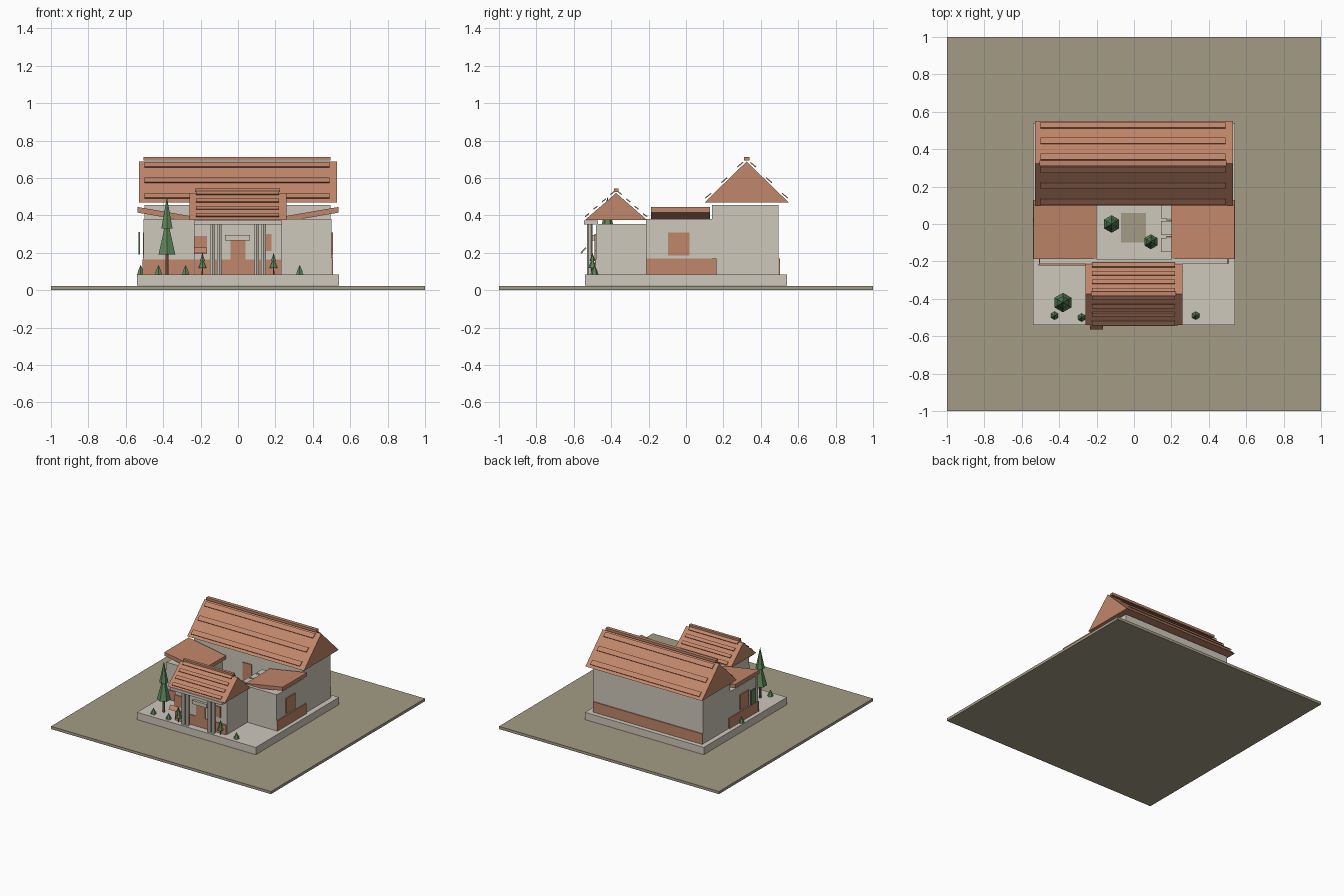
import bpy, math
from mathutils import Matrix

if "Cube" in bpy.data.objects:
    bpy.data.objects.remove(bpy.data.objects["Cube"])


def mat(name, rgb):
    m = bpy.data.materials.new(name)
    m.diffuse_color = (*rgb, 1)
    m.use_nodes = True
    m.node_tree.nodes["Principled BSDF"].inputs["Base Color"].default_value = m.diffuse_color
    return m


STONE = mat("pale plaster", (0.62, 0.58, 0.50))
CLAY = mat("terracotta", (0.53, 0.24, 0.145))
EARTH = mat("dry earth", (0.37, 0.33, 0.24))
LEAF = mat("leaf green", (0.11, 0.24, 0.10))
BARK = mat("bark brown", (0.27, 0.12, 0.07))


def mesh(name, verts, faces, m):
    me = bpy.data.meshes.new(name)
    me.from_pydata(verts, [], faces)
    me.materials.append(m)
    ob = bpy.data.objects.new(name, me)
    bpy.context.collection.objects.link(ob)
    return ob


def extrude_x(name, profile, x0, x1, m):
    """Sweep a (y, z) profile, counter-clockwise seen from +x, along x."""
    n = len(profile)
    v = [(x, y, z) for x in (x0, x1) for y, z in profile]
    f = [tuple(range(n))[::-1], tuple(range(n, 2 * n))]
    f += [(i, (i + 1) % n, n + (i + 1) % n, n + i) for i in range(n)]
    return mesh(name, v, f, m)


def box(name, x0, x1, y0, y1, z0, z1, m):
    return extrude_x(name, [(y0, z0), (y1, z0), (y1, z1), (y0, z1)], x0, x1, m)


def gable_roof(name, x0, x1, y0, y1, z0, z1, tx, offsets, w, cap):
    """Prism roof with loose tile courses on both slopes and a ridge cap."""
    yc = (y0 + y1) / 2
    extrude_x(name, [(y0, z0), (y1, z0), (yc, z1)], x0, x1, CLAY)
    slope = (z1 - z0) / (y1 - yc)
    ang = math.atan(slope) * 0.9
    for s in (-1, 1):
        for i, d in enumerate(offsets):
            c = box(name + "_tile_course", tx[0], tx[1], -w / 2, w / 2,
                    -0.003, 0.003, CLAY)
            c.matrix_world = (Matrix.Translation((0, yc + s * d, z1 - slope * d + 0.017))
                              @ Matrix.Rotation(-s * ang, 4, 'X'))
    box(name + "_ridge_cap", tx[0] - 0.005, tx[1] + 0.005, yc - cap, yc + cap,
        z1 + 0.005, z1 + 0.025, CLAY)


def cone(name, x, y, z0, z1, r, m, r2=0.0):
    bpy.ops.mesh.primitive_cone_add(vertices=6, radius1=r, radius2=r2, depth=z1 - z0,
                                    location=(x, y, (z0 + z1) / 2))
    ob = bpy.context.object
    ob.name = name
    ob.data.materials.append(m)


def tree(x, y, h, r, trunk):
    z = 0.085
    cone("tree_trunk", x, y, z, z + trunk + 0.01, r * 0.2, BARK, r * 0.16)
    crown = h - z - trunk
    cone("tree_lower_crown", x, y, z + trunk, z + trunk + crown * 0.65, r, LEAF)
    cone("tree_upper_crown", x, y, h - crown * 0.55, h, r * 0.66, LEAF)


# Ground and plinth
box("ground", -1, 1, -1, 1, 0, 0.022, EARTH)
box("plinth", -0.54, 0.54, -0.54, 0.54, 0.025, 0.085, STONE)

# Main hall with tiled roof
box("main_hall", -0.5, 0.495, 0.14, 0.495, 0.085, 0.455, STONE)
gable_roof("main_roof", -0.53, 0.53, 0.098, 0.55, 0.468, 0.688, (-0.5, 0.49),
           (0.035, 0.12, 0.205), 0.04, 0.015)
box("hall_back_skirting", -0.5, 0.495, 0.495, 0.503, 0.085, 0.17, CLAY)
box("hall_door", -0.05, 0.03, 0.132, 0.14, 0.085, 0.37, CLAY)

# Side wings, with roofs sloping down to the courtyard
for side, s in (("left", -1), ("right", 1)):
    a, b = sorted((s * 0.24, s * 0.5))
    box(side + "_wing", a, b, -0.19, 0.14, 0.085, 0.38, STONE)
    v = []
    for y in (-0.188, 0.128):
        v += [(s * 0.2, y, 0.357), (s * 0.538, y, 0.415),
              (s * 0.538, y, 0.445), (s * 0.2, y, 0.387)]
    f = [(0, 1, 2, 3), (7, 6, 5, 4)] + \
        [(i, 4 + i, 4 + (i + 1) % 4, (i + 1) % 4) for i in range(4)]
    if s < 0:
        f = [q[::-1] for q in f]
    mesh(side + "_wing_roof", v, f, CLAY)
    a, b = sorted((s * 0.498, s * 0.508))
    box(side + "_wing_skirting", a, b, -0.212, 0.162, 0.085, 0.17, CLAY)
    box(side + "_wing_window", a, b, -0.095, 0.02, 0.185, 0.308, CLAY)
    box(side + "_window_sill", a, b, -0.09, 0.015, 0.172, 0.18, STONE)

# Front wall, its skirting and courtyard piers
box("front_wall", -0.505, 0.5, -0.213, -0.188, 0.085, 0.382, STONE)
box("front_wall_skirting", -0.51, -0.23, -0.221, -0.213, 0.085, 0.165, CLAY)
for y in (-0.15, -0.06, 0.03):
    box("courtyard_pier", 0.145, 0.24, y, y + 0.075, 0.085, 0.375, STONE)
for y in (-0.075, 0.018):
    box("courtyard_peg", 0.175, 0.21, y, y + 0.012, 0.36, 0.375, CLAY)
box("courtyard_bed", -0.07, 0.065, -0.1, 0.06, 0.085, 0.091, EARTH)

# Gatehouse with portico
box("gatehouse", -0.235, 0.235, -0.48, -0.21, 0.085, 0.355, STONE)
box("gatehouse_skirting", -0.23, 0.23, -0.487, -0.48, 0.085, 0.165, CLAY)
box("gate_door", -0.04, 0.04, -0.488, -0.48, 0.165, 0.265, CLAY)
box("gate_lintel", -0.07, 0.065, -0.5, -0.48, 0.265, 0.295, STONE)
box("portico_beam", -0.235, 0.235, -0.545, -0.47, 0.352, 0.374, STONE)
for s in (-1, 1):
    for dx in (-0.018, 0.018):
        cone("portico_column", s * 0.118 + dx, -0.515, 0.085, 0.355, 0.015, STONE, 0.015)
gable_roof("gate_roof", -0.26, 0.26, -0.54, -0.208, 0.375, 0.52, (-0.225, 0.22),
           (0.02, 0.065, 0.11, 0.155), 0.027, 0.012)
box("gate_window_left", -0.235, -0.165, -0.488, -0.48, 0.2, 0.29, CLAY)
box("gate_window_right", 0.14, 0.18, -0.488, -0.48, 0.21, 0.3, CLAY)
extrude_x("tilted_shutter", [(-0.565, 0.2), (-0.558, 0.196), (-0.532, 0.225), (-0.539, 0.229)],
          -0.235, -0.165, CLAY)

# Planting
tree(-0.38, -0.42, 0.5, 0.052, 0.105)
tree(-0.12, 0.0, 0.34, 0.047, 0.06)
tree(0.09, -0.095, 0.31, 0.04, 0.05)
for x in (-0.19, 0.19):
    tree(x, -0.5, 0.2, 0.024, 0.035)
for x, y in ((-0.425, -0.49), (-0.28, -0.5), (0.33, -0.49), (-0.52, 0.02)):
    cone("shrub", x, y, 0.085, 0.115, 0.022, LEAF, 0.01)
    cone("shrub_tip", x, y, 0.1, 0.135, 0.018, LEAF)
box("wall_creeper", -0.533, -0.525, -0.15, -0.09, 0.19, 0.31, LEAF)
